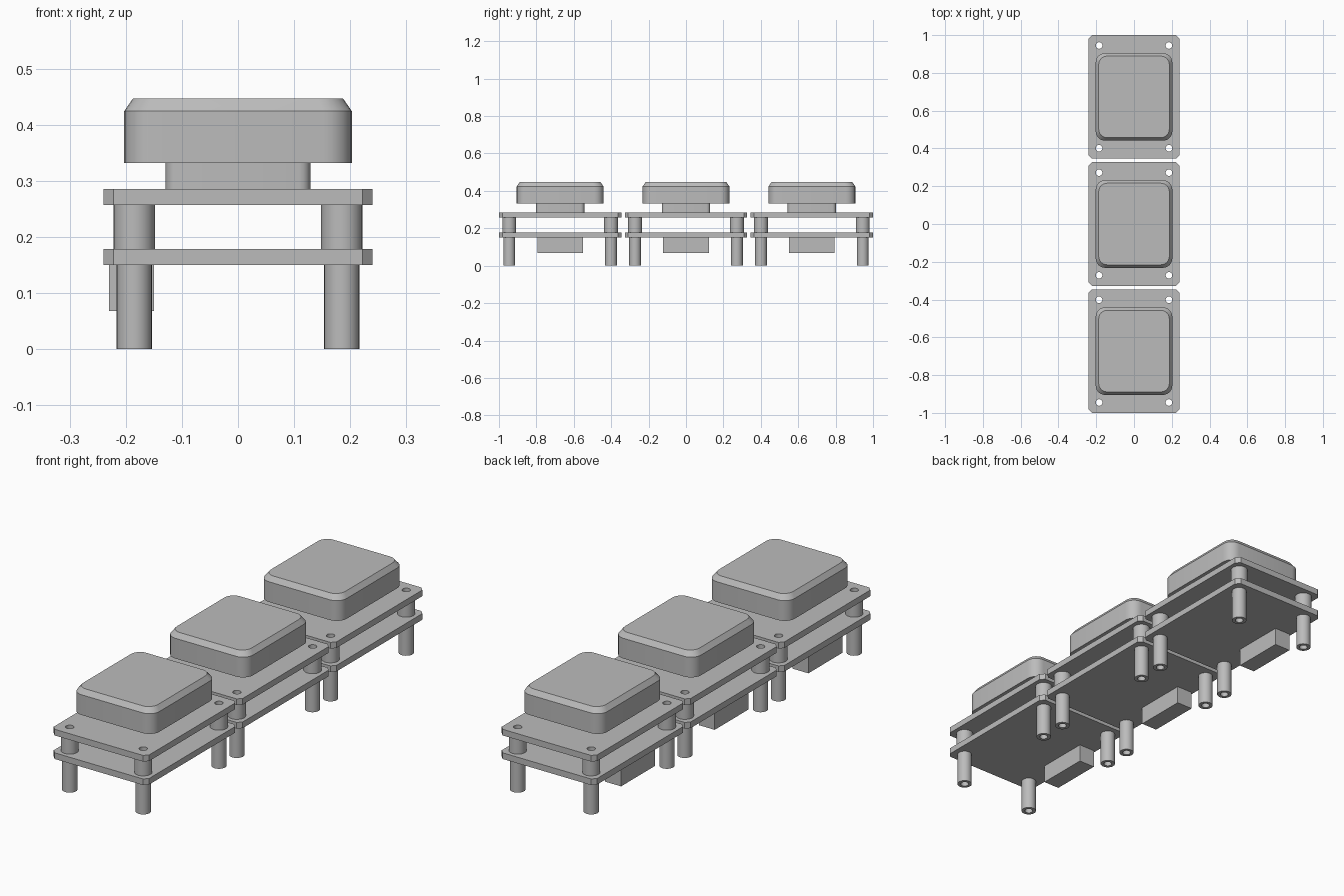
import bpy, bmesh, math

if "Cube" in bpy.data.objects:
    bpy.data.objects.remove(bpy.data.objects["Cube"], do_unlink=True)

grey = bpy.data.materials.new("plain_grey")
grey.use_nodes = True
tone = (0.5, 0.5, 0.5, 1)
grey.diffuse_color = tone
grey.node_tree.nodes["Principled BSDF"].inputs["Base Color"].default_value = tone

UNIT_Y = (-0.673, 0, 0.673)
POSTS = [(sx * 0.185, sy * 0.272) for sx in (-1, 1) for sy in (-1, 1)]
HOLE = 0.0175
made = []


def circle(cx, cy, r, n=24):
    return [(cx + r * math.cos(math.tau * i / n), cy + r * math.sin(math.tau * i / n))
            for i in range(n)]


def rounded_rect(hx, hy, r, steps):
    """Rectangle outline with corners of the given radius, counter-clockwise."""
    pts = []
    for k, (sx, sy) in enumerate(((1, 1), (-1, 1), (-1, -1), (1, -1))):
        for i in range(steps + 1):
            a = math.pi / 2 * (k + i / steps)
            pts.append((sx * (hx - r) + r * math.cos(a), sy * (hy - r) + r * math.sin(a)))
    return pts


def place(name, mesh):
    """Put one copy of a part in each of the three units."""
    mesh.materials.clear()
    mesh.materials.append(grey)
    for label, y in zip(("front", "middle", "back"), UNIT_Y):
        obj = bpy.data.objects.new(f"{label}_{name}", mesh)
        obj.location.y = y
        bpy.context.collection.objects.link(obj)
        made.append(obj)


def slab(name, outlines, z0, z1):
    """Extrude outlines upward; an outline inside another becomes a hole."""
    curve = bpy.data.curves.new(name, 'CURVE')
    curve.dimensions = '2D'
    curve.fill_mode = 'BOTH'
    curve.extrude = (z1 - z0) / 2
    for pts in outlines:
        spline = curve.splines.new('POLY')
        spline.points.add(len(pts) - 1)
        spline.use_cyclic_u = True
        for p, (x, y) in zip(spline.points, pts):
            p.co = (x, y, 0, 1)
    temp = bpy.data.objects.new(name, curve)
    bpy.context.collection.objects.link(temp)
    graph = bpy.context.evaluated_depsgraph_get()
    mesh = bpy.data.meshes.new_from_object(temp.evaluated_get(graph))
    bpy.data.objects.remove(temp)
    bm = bmesh.new()
    bm.from_mesh(mesh)
    bmesh.ops.remove_doubles(bm, verts=bm.verts, dist=1e-5)
    bmesh.ops.translate(bm, verts=bm.verts, vec=(0, 0, (z0 + z1) / 2))
    bmesh.ops.recalc_face_normals(bm, faces=bm.faces)
    bm.to_mesh(mesh)
    bm.free()
    place(name, mesh)


def loft(name, rings):
    """Skin closed outlines given as (points, height), bottom to top."""
    bm = bmesh.new()
    loops = [[bm.verts.new((x, y, z)) for x, y in pts] for pts, z in rings]
    n = len(loops[0])
    for low, high in zip(loops, loops[1:]):
        for i in range(n):
            j = (i + 1) % n
            bm.faces.new((low[i], low[j], high[j], high[i]))
    bm.faces.new(loops[0][::-1])
    bm.faces.new(loops[-1])
    mesh = bpy.data.meshes.new(name)
    bm.to_mesh(mesh)
    bm.free()
    place(name, mesh)


# Two boards with clipped corners and a screw hole in each corner
board = [rounded_rect(0.24, 0.327, 0.018, 1)] + [circle(x, y, HOLE) for x, y in POSTS]
slab("lower_board", board, 0.15, 0.178)
slab("upper_board", board, 0.257, 0.285)

# Hollow legs below and wider hollow spacers between the boards
for i, (x, y) in enumerate(POSTS, 1):
    slab(f"leg_{i}", [circle(x, y, 0.0315), circle(x, y, HOLE)], 0, 0.15)
    slab(f"spacer_{i}", [circle(x, y, 0.037), circle(x, y, HOLE)], 0.178, 0.257)

# Connector block hanging under the right edge of the lower board
slab("connector", [[(-0.23, -0.122), (-0.15, -0.122), (-0.15, 0.122), (-0.23, 0.122)]],
     0.068, 0.15)

# Stem and large key cap with a bevelled rim
slab("stem", [rounded_rect(0.129, 0.129, 0.02, 4)], 0.285, 0.332)
loft("key_cap", [(rounded_rect(0.203, 0.232, 0.05, 6), 0.332),
                 (rounded_rect(0.203, 0.232, 0.05, 6), 0.424),
                 (rounded_rect(0.187, 0.216, 0.045, 6), 0.447)])

# Smooth the round walls, keep the edges crisp
bpy.ops.object.select_all(action='DESELECT')
for obj in made:
    obj.select_set(True)
bpy.context.view_layer.objects.active = made[0]
bpy.ops.object.shade_smooth_by_angle(angle=math.radians(30))
